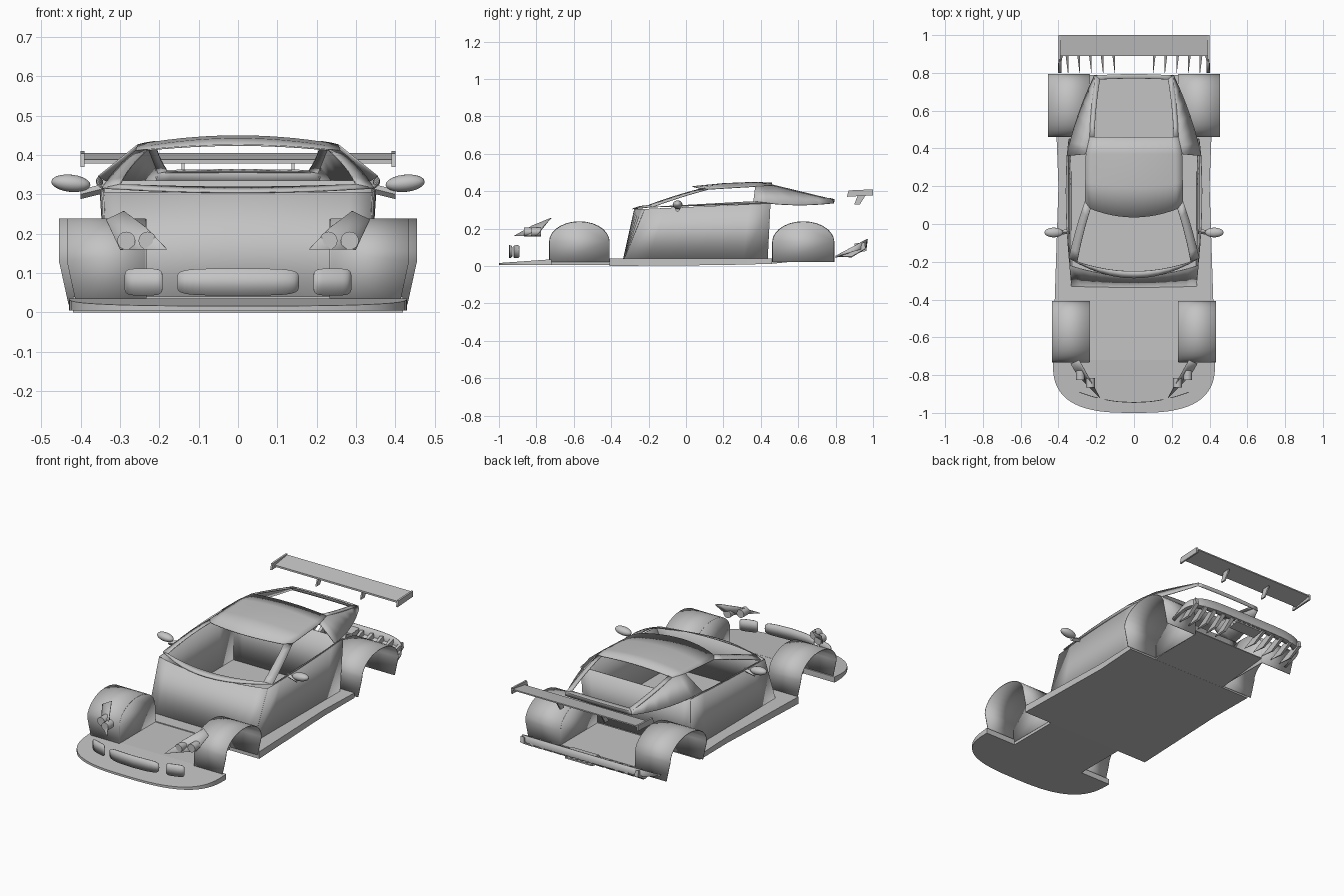
import bpy, bmesh, math
from mathutils import Vector

cube = bpy.data.objects.get("Cube")
if cube:
    bpy.data.objects.remove(cube)

grey = bpy.data.materials.new("body_grey")
grey.use_nodes = True
grey.diffuse_color = (0.55, 0.55, 0.55, 1)
grey.node_tree.nodes["Principled BSDF"].inputs["Base Color"].default_value = grey.diffuse_color


def finish(obj, name):
    """Name the part, colour it and smooth its soft edges."""
    obj.name = name
    obj.data.materials.append(grey)
    bpy.ops.object.select_all(action='DESELECT')
    obj.select_set(True)
    bpy.context.view_layer.objects.active = obj
    bpy.ops.object.shade_smooth_by_angle(angle=math.radians(35))


def build(name, points, faces, mirror=True, thick=0.0):
    mesh = bpy.data.meshes.new(name)
    mesh.from_pydata([tuple(point) for point in points], [], faces)
    bm = bmesh.new()
    bm.from_mesh(mesh)
    bmesh.ops.recalc_face_normals(bm, faces=bm.faces)
    bm.to_mesh(mesh)
    bm.free()
    obj = bpy.data.objects.new(name, mesh)
    bpy.context.collection.objects.link(obj)
    if mirror:
        obj.modifiers.new("mirror", 'MIRROR').use_clip = True
    if thick:
        shell = obj.modifiers.new("shell", 'SOLIDIFY')
        shell.thickness, shell.offset = thick, 0
    finish(obj, name)


def loft(name, *rows):
    """Thin mirrored panel skinned over rows of points."""
    count = len(rows[0])
    faces = [(r * count + i, r * count + i + 1, (r + 1) * count + i + 1, (r + 1) * count + i)
             for r in range(len(rows) - 1) for i in range(count - 1)]
    build(name, [point for row in rows for point in row], faces, thick=0.004)


def sheet(name, points):
    build(name, points, [tuple(range(len(points)))], thick=0.004)


def prism(name, bottom, top, mirror=True):
    count = len(bottom)
    faces = [tuple(range(count)), tuple(range(count, 2 * count))]
    faces += [(i, (i + 1) % count, count + (i + 1) % count, count + i) for i in range(count)]
    build(name, bottom + top, faces, mirror)


def fin(name, profile, left, right):
    """Side profile (y, z) extruded across x."""
    prism(name, [(left, y, z) for y, z in profile], [(right, y, z) for y, z in profile])


def slab(name, outline, bottom, top):
    """Symmetric floor section; bottom and top heights depend on y."""
    full = outline + [(-x, y) for x, y in reversed(outline) if x > 0.001]
    prism(name, [(x, y, bottom(y)) for x, y in full], [(x, y, top(y)) for x, y in full], False)


def power(value, exponent):
    return math.copysign(abs(value) ** exponent, value)


def rounded(exponent, turns, steps):
    """Points of a unit superellipse over part of a turn."""
    angles = [math.tau * turns * i / steps for i in range(steps + 1)]
    return [(power(math.cos(a), exponent), power(math.sin(a), exponent)) for a in angles]


def crown(edge, y, z, steps=6):
    """Curve from the centre line out to an edge point."""
    middle = Vector((0, y, z))
    points = []
    for i in range(steps + 1):
        t = i / steps
        point = middle.lerp(edge, t * t)
        point.x = edge.x * t
        points.append(point)
    return points


def bowed(start, end, bow=(0, 0, 0), steps=6):
    """Curve between two points, pushed out by bow at its middle."""
    return [start.lerp(end, i / steps) + Vector(bow) * 4 * (i / steps) * (1 - i / steps)
            for i in range(steps + 1)]


# Floor pan: rounded nose, tunnel between the wheels, sills, rising tail
inner, nose_half, axle = 0.235, 0.43, -0.72
nose = [(nose_half * x, axle - 0.28 * y) for x, y in rounded(0.7, 1 / 4, 16)]
slab("front_splitter", nose, lambda y: 0.004, lambda y: 0.016 + 0.07 * (y + 1))
slab("front_floor", [(inner, -0.41), (inner, axle)], lambda y: 0.004, lambda y: 0.035)
slab("sill_floor", [(0.41, 0.46), (0.4, 0.2), (0.42, -0.41)],
     lambda y: max(0, y / 40), lambda y: 0.04)
slab("rear_floor", [(inner, 0.79), (inner, 0.46)], lambda y: 0.1 * y - 0.034, lambda y: 0.05)

# Wheel arches: open shells with a flat inner wall
for name, middle, half, outside in (("front", -0.57, 0.16, 0.435), ("rear", 0.627, 0.164, 0.455)):
    curve = [(u, 0.13 + 0.107 * v) for u, v in rounded(1, 1 / 2, 14)]
    curve = [(1, 0.02)] + curve + [(-1, 0.02)]
    wall = [(inner, middle + half * u, z) for u, z in curve]
    loft(name + "_wheel_arch", wall,
         [(outside - 0.3 * max(0, 0.1 - z), y, z) for x, y, z in wall])
    sheet(name + "_arch_inner_wall", wall)

# Corner points shared by the cabin panels
fire_low = Vector((0.33, -0.33, 0.035))
fire_top = Vector((0.34, -0.22, 0.305))
wall_low = Vector((0.335, 0.435, 0.035))
wall_top = Vector((0.345, 0.45, 0.335))
cowl_end = Vector((0.345, -0.18, 0.315))
screen_low = Vector((0.3, -0.2, 0.325))
screen_top = Vector((0.23, 0.08, 0.413))
rail_front = Vector((0.26, 0.12, 0.41))
rail_back = Vector((0.255, 0.37, 0.425))
roof_back = Vector((0.235, 0.46, 0.43))
hatch_top = Vector((0.21, 0.46, 0.434))
hatch_low = Vector((0.18, 0.765, 0.36))
tail_top = Vector((0.205, 0.785, 0.355))
tail_low = Vector((0.21, 0.785, 0.335))
belt_back = Vector((0.355, 0.36, 0.345))

# Cabin tub, open above the belt line
loft("firewall", crown(fire_low, -0.335, 0.035), crown(fire_top, -0.275, 0.305))
loft("side_wall", bowed(fire_low, wall_low), bowed(fire_top, wall_top, (0.008, 0, 0)))
loft("back_wall", crown(wall_low, wall_low.y, wall_low.z), crown(wall_top, wall_top.y, wall_top.z))
loft("door_ledge", bowed(cowl_end, wall_top), bowed(cowl_end, belt_back, (0.01, 0, 0)))

# Windscreen and rear window frames around open holes
loft("cowl", crown(cowl_end, -0.287, 0.305), crown(screen_low, -0.25, 0.318))
loft("windscreen_pillar", bowed(screen_low, screen_top, (0.005, 0, 0.004)),
     bowed(cowl_end, rail_front, (0.005, 0, 0.004)))
loft("rear_window_side", bowed(hatch_top, hatch_low, (0.005, 0, 0)),
     bowed(roof_back, tail_top, (0.005, 0, 0)))
loft("rear_window_base", crown(hatch_low, 0.77, 0.362), crown(tail_top, 0.792, 0.356),
     crown(tail_low, 0.79, 0.335))

# Crowned roof and the fins behind the side windows
loft("roof", crown(screen_top, 0.035, 0.425) + [rail_front],
     crown(rail_front.lerp(rail_back, 0.4), 0.2, 0.441, 7),
     crown(rail_back, rail_back.y, 0.448, 7), crown(roof_back, roof_back.y, 0.443, 7))
upper = bowed(rail_back, roof_back, steps=2) + bowed(roof_back, tail_top, steps=4)[1:]
lower = bowed(belt_back, tail_low, (0.015, 0, -0.014))
loft("rear_quarter_panel", upper, lower)

# Door mirrors and round headlamps, one set on each side
for side, word in ((1, "left"), (-1, "right")):
    bpy.ops.mesh.primitive_uv_sphere_add(segments=16, ring_count=10, location=(side * 0.425, -0.045, 0.328))
    housing = bpy.context.object
    housing.scale = (0.05, 0.026, 0.022)
    housing.rotation_euler.y = -side * 0.1
    finish(housing, word + "_mirror_housing")
    for x, y in ((0.23, -0.84), (0.284, -0.8)):
        bpy.ops.mesh.primitive_cylinder_add(vertices=16, radius=0.023, depth=0.05, location=(side * x, y, 0.182),
                                            rotation=(math.pi / 2, 0, 0))
        finish(bpy.context.object, word + "_headlamp")

# Mirror stem: a slanted bar from the door to the housing
root, tip = Vector((0.34, -0.04, 0.315)), Vector((0.4, -0.045, 0.3))
section = [Vector((0, y, z)) * 0.012 for y, z in ((-1, 0), (0, 1), (1, 0), (0, -1))]
prism("mirror_stem", [root + offset for offset in section], [tip + offset for offset in section])

# Headlamp bowls, recessed towards a centre point
rim = [(0.18, -0.92, 0.16), (0.3, -0.8, 0.16), (0.335, -0.74, 0.235),
       (0.29, -0.72, 0.257), (0.235, -0.82, 0.217)]
build("headlamp_bowl", rim + [(0.275, -0.78, 0.195)], [(i, (i + 1) % 5, 5) for i in range(5)], thick=0.003)


# Front grilles: thin rounded panels following the nose
def grille_row(middle, half, height):
    return [(middle + half * u, 0.65 * (middle + half * u) ** 2 - 0.945, 0.077 + height * v)
            for u, v in rounded(0.4, 1 / 2, 16)]


for name, middle, half in (("centre_grille", 0, 0.155), ("side_grille", 0.24, 0.048)):
    loft(name, grille_row(middle, half, 0.034), grille_row(middle, half, -0.034))

# Rear diffuser: curved rim, hanging fins and centre vents
edge = rounded(0.4, 1 / 4, 12)
loft("diffuser_rim",
     [(0.385 * u, 0.8 + 0.14 * v, 0.045 + 0.05 * v) for u, v in edge],
     [(0.4 * u, 0.8 + 0.165 * v, 0.05 + 0.05 * v) for u, v in edge],
     [(0.4 * u, 0.8 + 0.17 * v, 0.055 + 0.09 * v) for u, v in edge])
fin_side = [(0.8, 0.05), (0.885, 0.046), (0.96, 0.09), (0.955, 0.125)]
for k in range(5):
    x = 0.1 + 0.062 * k
    prism("diffuser_fin", [(x, y, z) for y, z in fin_side],
          [(x + (y - 0.78) / 8, y, z + 0.004) for y, z in fin_side])
for z in (0.08, 0.12):
    fin("vent_bar", [(0.9, z - 0.01), (0.965, z), (0.965, z + 0.008), (0.9, z)], 0, 0.085)
for x in (0.012, 0.045, 0.08):
    fin("vent_post", [(0.9, 0.075), (0.965, 0.085), (0.965, 0.128), (0.9, 0.118)], x, x + 0.006)

# Rear wing
fin("wing_blade", [(0.89, 0.378), (1, 0.398), (1, 0.405), (0.89, 0.388)], 0, 0.39)
fin("wing_end_plate", [(0.86, 0.37), (1, 0.378), (1, 0.41), (0.87, 0.404)], 0.39, 0.4)
fin("wing_strut", [(0.9, 0.33), (0.93, 0.33), (0.965, 0.385), (0.92, 0.383)], 0.136, 0.144)
